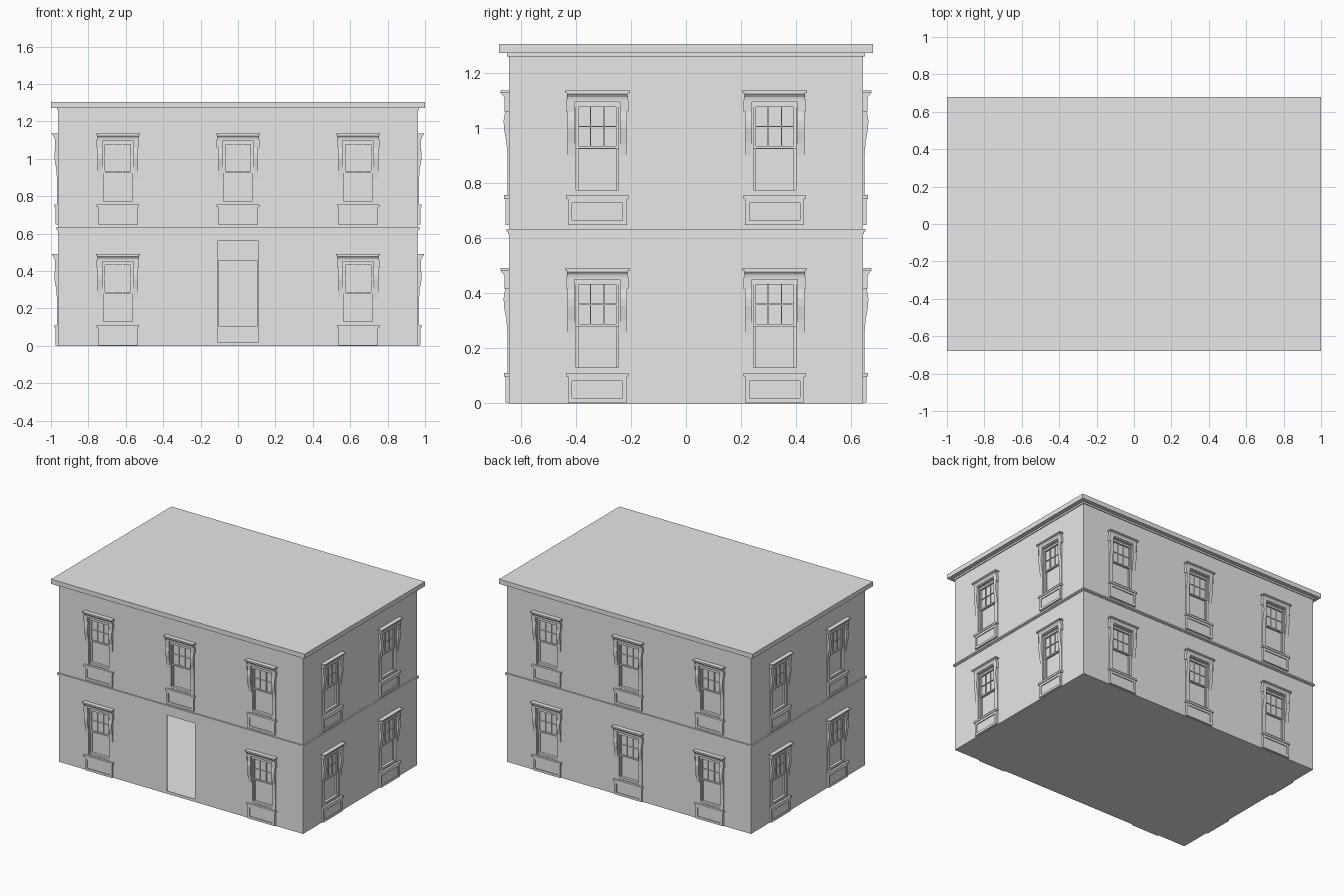
import bpy, bmesh
from math import radians
from mathutils import Matrix

cube = bpy.data.objects.get("Cube")
if cube:
    bpy.data.objects.remove(cube)

stone = bpy.data.materials.new("pale_grey")
stone.use_nodes = True
GREY = (0.8, 0.8, 0.8, 1)
stone.diffuse_color = GREY
stone.node_tree.nodes["Principled BSDF"].inputs["Base Color"].default_value = GREY

HALF_X, HALF_Y, TOP = 0.963, 0.643, 1.272   # outer wall faces and wall height
THICK = 0.006
LOW, HIGH = 0.003, 0.648                    # base heights of the two window rows


def box(bm, x0, x1, y0, y1, z0, z1):
    size = Matrix.Diagonal((x1 - x0, y1 - y0, z1 - z0, 1))
    mid = Matrix.Translation(((x0 + x1) / 2, (y0 + y1) / 2, (z0 + z1) / 2))
    bmesh.ops.create_cube(bm, size=1, matrix=mid @ size)


def prism(bm, profile, x0, x1):
    """Extrude a (depth, height) profile sideways; depth points out of the wall."""
    face = bm.faces.new([bm.verts.new((x0, -d, z)) for d, z in profile])
    ext = bmesh.ops.extrude_face_region(bm, geom=[face])
    verts = [g for g in ext["geom"] if isinstance(g, bmesh.types.BMVert)]
    bmesh.ops.translate(bm, verts=verts, vec=(x1 - x0, 0, 0))


def border(bm, x, z0, z1, w, y0, y1):
    """Rectangular frame of bar width w inside +-x and z0..z1."""
    box(bm, -x, -x + w, y0, y1, z0, z1)
    box(bm, x - w, x, y0, y1, z0, z1)
    box(bm, -x + w, x - w, y0, y1, z0, z0 + w)
    box(bm, -x + w, x - w, y0, y1, z1 - w, z1)


def finish(name, bm, fix=True):
    if fix:
        bmesh.ops.recalc_face_normals(bm, faces=bm.faces)
    mesh = bpy.data.meshes.new(name)
    bm.to_mesh(mesh)
    bm.free()
    mesh.materials.append(stone)
    return mesh


def place(name, mesh, matrix=Matrix()):
    obj = bpy.data.objects.new(name, mesh)
    obj.matrix_world = matrix
    bpy.context.collection.objects.link(obj)
    return obj


def slab(name, hx, hy, z0, z1):
    bm = bmesh.new()
    box(bm, -hx, hx, -hy, hy, z0, z1)
    place(name, finish(name, bm))


def casing_mesh():
    bm = bmesh.new()
    # moulded crown, stepped out to a thin cap
    prism(bm, [(0, .455), (.016, .455), (.018, .465), (.026, .475), (.026, .479), (0, .479)], -.110, .110)
    box(bm, -.118, .118, -.031, 0, .479, .488)
    box(bm, -.083, .083, -.012, 0, .447, .455)
    # scrolled brackets and side strips
    bracket = [(0, .25), (.005, .25), (.009, .30), (.018, .35), (.019, .38),
               (.014, .41), (.016, .455), (0, .455)]
    for s in (-1, 1):
        a, b = sorted((s * .083, s * .108))
        prism(bm, bracket, a, b)
        box(bm, a, b, -.005, 0, .108, .25)
        a, b = sorted((s * .108, s * .114))
        box(bm, a, b, -.016, 0, .412, .455)
    # sill and panelled apron
    box(bm, -.114, .114, -.018, 0, .095, .108)
    border(bm, .107, 0, .095, .016, -.013, 0)
    box(bm, -.091, .091, -.007, 0, .016, .079)
    return finish("window_casing", bm)


def sash_mesh():
    bm = bmesh.new()
    # outer frame lining the opening
    border(bm, .105, .100, .455, .027, 0, .022)
    border(bm, .083, .108, .447, .006, -.003, .018)
    # upper sash with six lights, lower sash with one
    border(bm, .077, .277, .441, .009, .004, .016)
    border(bm, .077, .114, .285, .009, .010, .022)
    for x in (-.024, .024):
        box(bm, x - .002, x + .002, .007, .015, .286, .432)
    box(bm, -.068, .068, .007, .015, .355, .359)
    # panes
    box(bm, -.068, .068, .013, .015, .286, .432)
    box(bm, -.068, .068, .018, .020, .123, .276)
    return finish("window_sash", bm)


casing, sash = casing_mesh(), sash_mesh()


def build_wall(name, half, dist, angle, columns, door=False):
    turn = Matrix.Rotation(radians(angle), 4, "Z") @ Matrix.Translation((0, -dist, 0))
    holes = []
    for c in columns:
        for row, base in (("lower", LOW), ("upper", HIGH)):
            if door and c == 0 and row == "lower":
                holes.append((-.11, .11, .02, .56))
                continue
            holes.append((c - .104, c + .104, base + .101, base + .454))
            spot = turn @ Matrix.Translation((c, 0, base))
            place(f"{name}_{row}_window_casing", casing, spot)
            place(f"{name}_{row}_window_sash", sash, spot)
    # wall sheet: grid cells, leaving out the openings
    us = sorted({-half, half} | {u for h in holes for u in h[:2]})
    zs = sorted({0, TOP} | {z for h in holes for z in h[2:]})
    bm = bmesh.new()
    for u0, u1 in zip(us, us[1:]):
        for z0, z1 in zip(zs, zs[1:]):
            u, z = (u0 + u1) / 2, (z0 + z1) / 2
            if any(a < u < b and c < z < d for a, b, c, d in holes):
                continue
            corners = ((u0, z0), (u1, z0), (u1, z1), (u0, z1))
            bm.faces.new([bm.verts.new((p, 0, q)) for p, q in corners])
    bmesh.ops.remove_doubles(bm, verts=bm.verts, dist=1e-5)
    wall = place(name, finish(name, bm, fix=False), turn)
    solid = wall.modifiers.new("thickness", "SOLIDIFY")
    solid.thickness, solid.offset = THICK, -1


wide, narrow = (-.642, 0, .642), (-.322, .322)
build_wall("front_wall", HALF_X, HALF_Y, 0, wide, door=True)
build_wall("back_wall", HALF_X, HALF_Y, 180, wide)
build_wall("left_wall", HALF_Y - THICK, HALF_X, 90, narrow)
build_wall("right_wall", HALF_Y - THICK, HALF_X, -90, narrow)

# floor, storey band, eaves moulding and flat roof
slab("ground_floor", HALF_X - THICK, HALF_Y - THICK, 0, .02)
slab("storey_band_lower", HALF_X + .004, HALF_Y + .004, .616, .624)
slab("storey_band_upper", HALF_X + .009, HALF_Y + .009, .624, .634)
slab("eaves_moulding", HALF_X + .006, HALF_Y + .006, 1.260, TOP)
slab("roof_slab", 1.0, .678, TOP, 1.305)
